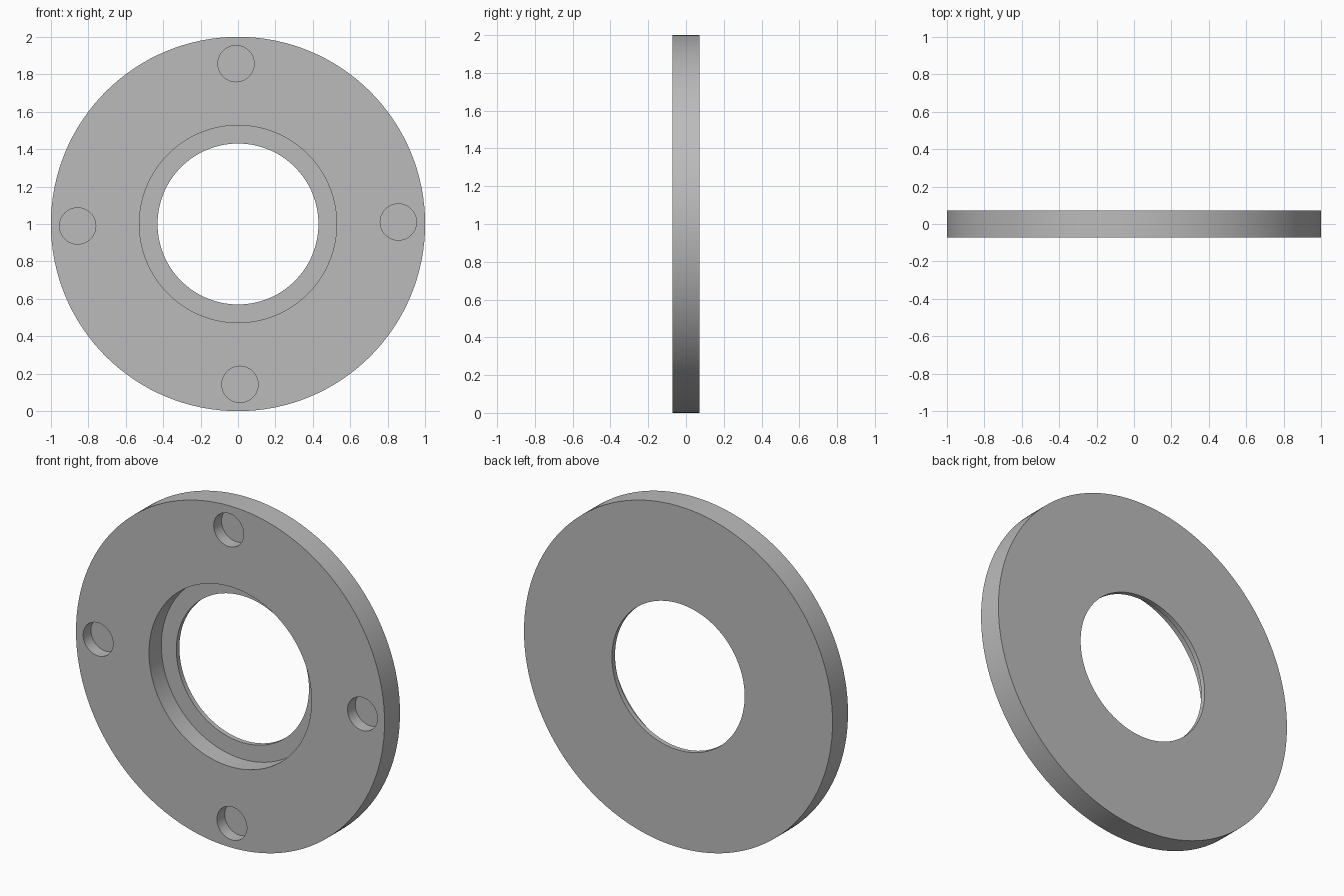
import bpy, bmesh, math
from mathutils import Matrix, Vector

cube = bpy.data.objects.get("Cube")
if cube:
    bpy.data.objects.remove(cube, do_unlink=True)

HALF = 0.0715          # half thickness of the disc
OUTER, BORE, RECESS = 1.0, 0.43, 0.527
RECESS_FLOOR = 0.043
HOLE_RING, HOLE_RADIUS, HOLE_DEPTH = 0.857, 0.097, 0.072
CENTRE = Vector((0, 0, 1))

grey = bpy.data.materials.new("plain grey")
grey.use_nodes = True
colour = (0.5, 0.5, 0.5, 1)
grey.diffuse_color = colour
grey.node_tree.nodes["Principled BSDF"].inputs["Base Color"].default_value = colour


def add_object(name, bm):
    bmesh.ops.recalc_face_normals(bm, faces=bm.faces)
    mesh = bpy.data.meshes.new(name)
    bm.to_mesh(mesh)
    bm.free()
    mesh.materials.append(grey)
    obj = bpy.data.objects.new(name, mesh)
    bpy.context.collection.objects.link(obj)
    return obj


# Flange ring: stepped section turned about the y axis
section = [(OUTER, -HALF), (OUTER, HALF), (BORE, HALF),
           (BORE, RECESS_FLOOR), (RECESS, RECESS_FLOOR), (RECESS, -HALF)]
bm = bmesh.new()
verts = [bm.verts.new((r, y, 1)) for r, y in section]
edges = [bm.edges.new((v, verts[i - 1])) for i, v in enumerate(verts)]
bmesh.ops.spin(bm, geom=verts + edges, cent=CENTRE, axis=(0, 1, 0),
               angle=math.tau, steps=128, use_merge=True)
bmesh.ops.remove_doubles(bm, verts=bm.verts, dist=0.0001)
flange = add_object("flange_ring", bm)

# Four blind bolt holes sunk into the front
bm = bmesh.new()
upright = Matrix.Rotation(math.pi / 2, 4, 'X')
for i in range(4):
    angle = math.radians(0.7 + 90 * i)
    spot = CENTRE + Vector((HOLE_RING * math.cos(angle), -HALF,
                            HOLE_RING * math.sin(angle)))
    bmesh.ops.create_cone(bm, cap_ends=True, segments=48, radius1=HOLE_RADIUS,
                          radius2=HOLE_RADIUS, depth=2 * HOLE_DEPTH,
                          matrix=Matrix.Translation(spot) @ upright)
cutter = add_object("bolt_hole_cutter", bm)
cutter.hide_render = True

cut = flange.modifiers.new("bolt_holes", 'BOOLEAN')
cut.operation = 'DIFFERENCE'
cut.solver = 'EXACT'
cut.object = cutter

bpy.context.view_layer.objects.active = flange
flange.select_set(True)
bpy.ops.object.modifier_apply(modifier=cut.name)
bpy.data.objects.remove(cutter, do_unlink=True)
bpy.ops.object.shade_smooth_by_angle(angle=math.radians(30))
